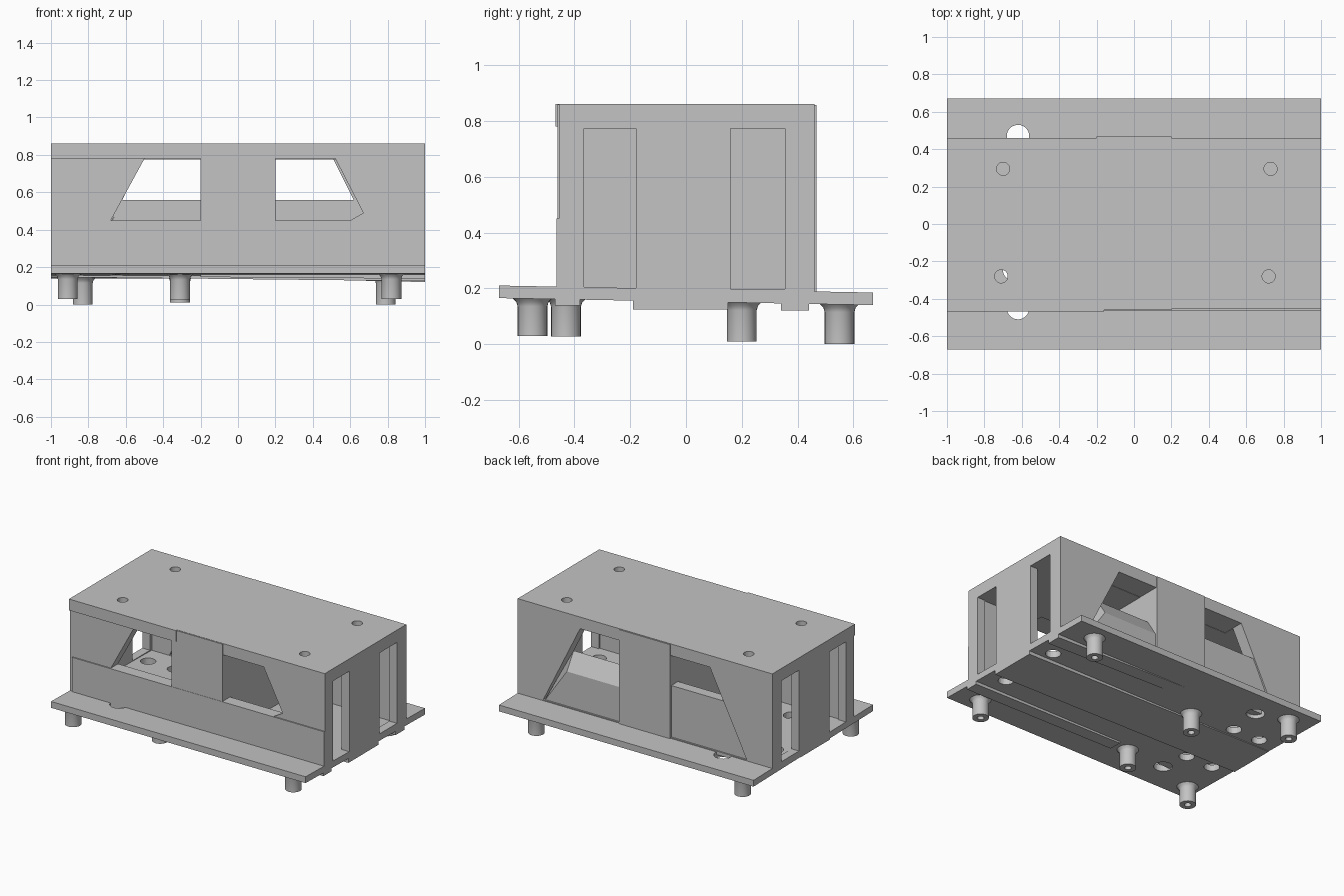
import bpy, bmesh, math
from mathutils import Vector

cube = bpy.data.objects.get("Cube")
if cube:
    bpy.data.objects.remove(cube, do_unlink=True)

grey = bpy.data.materials.new("plain_grey")
grey.use_nodes = True
colour = (0.55, 0.55, 0.55, 1)
grey.diffuse_color = colour
grey.node_tree.nodes["Principled BSDF"].inputs["Base Color"].default_value = colour

TILT = -0.0187   # the base slopes gently down towards the back


def finish(name, bm):
    bmesh.ops.recalc_face_normals(bm, faces=bm.faces)
    mesh = bpy.data.meshes.new(name)
    bm.to_mesh(mesh)
    bm.free()
    mesh.materials.append(grey)
    ob = bpy.data.objects.new(name, mesh)
    bpy.context.collection.objects.link(ob)
    return ob


def prism(name, outline, y0, y1):
    """Extrude an x-z outline along y."""
    bm = bmesh.new()
    face = bm.faces.new([bm.verts.new((x, y0, z)) for x, z in outline])
    new = bmesh.ops.extrude_face_region(bm, geom=[face])["geom"]
    verts = [g for g in new if isinstance(g, bmesh.types.BMVert)]
    bmesh.ops.translate(bm, verts=verts, vec=(0, y1 - y0, 0))
    return finish(name, bm)


def box(name, x0, x1, y0, y1, z0, z1):
    return prism(name, [(x0, z0), (x1, z0), (x1, z1), (x0, z1)], y0, y1)


def lathe(name, profile, x, y, steps=28):
    bm = bmesh.new()
    verts = [bm.verts.new((r, 0, z)) for r, z in profile]
    edges = [bm.edges.new(pair) for pair in zip(verts, verts[1:])]
    bmesh.ops.spin(bm, geom=verts + edges, axis=(0, 0, 1), cent=(0, 0, 0),
                   angle=math.tau, steps=steps, use_duplicate=False)
    bmesh.ops.remove_doubles(bm, verts=bm.verts, dist=0.0005)
    bmesh.ops.translate(bm, verts=bm.verts, vec=(x, y, 0))
    return finish(name, bm)


def drill(x, y, r, z0, z1):
    return lathe("drill", [(0, z0), (r, z0), (r, z1), (0, z1)], x, y)


def cut(ob, cutters):
    bpy.context.view_layer.objects.active = ob
    for cutter in cutters:
        cutter.hide_render = True
        mod = ob.modifiers.new("cut", "BOOLEAN")
        mod.operation = "DIFFERENCE"
        mod.solver = "EXACT"
        mod.object = cutter
        bpy.ops.object.modifier_apply(modifier=mod.name)
        bpy.data.objects.remove(cutter, do_unlink=True)


# Base plate with round openings
plate = box("base_plate", -1, 1, -0.67, 0.67, 0.1525, 0.1975)
holes = [(-0.62, 0.47, 0.06), (-0.62, -0.45, 0.06)]
for x in (-0.86, -0.65, 0.86):
    holes += [(x, 0.22, 0.05), (x, -0.25, 0.05)]
cut(plate, [drill(x, y, r, 0, 0.3) for x, y, r in holes])
for v in plate.data.vertices:
    v.co.z += TILT * v.co.y

# Hollow housing with a central block between two compartments
housing = box("housing", -1, 1, -0.455, 0.46, 0.17, 0.86)
cutters = []
for s in (-1, 1):
    a, b = sorted((0.2 * s, 0.94 * s))
    cutters.append(box("compartment", a, b, -0.375, 0.375, 0.1, 0.775))
    a, b = sorted((0.9 * s, 1.1 * s))
    for y0, y1 in ((-0.365, -0.18), (0.16, 0.355)):
        cutters.append(box("end_slot", a, b, y0, y1, 0.198, 0.772))
    cutters.append(prism("back_window", [(0.2 * s, 0.195), (0.2 * s, 0.777),
                                         (0.51 * s, 0.777), (0.8 * s, 0.195)], 0.3, 0.6))
cutters.append(prism("front_window", [(-0.2, 0.45), (-0.2, 0.78),
                                      (-0.5, 0.78), (-0.68, 0.45)], -0.6, -0.3))
cutters.append(prism("front_window", [(0.2, 0.45), (0.2, 0.78), (0.52, 0.78),
                                      (0.67, 0.49), (0.6, 0.45)], -0.6, -0.3))
for x, y in ((-0.7, 0.295), (0.73, 0.295), (-0.71, -0.28), (0.72, -0.28)):
    cutters.append(drill(x, y, 0.035, 0.7, 1))
cut(housing, cutters)

# Thin raised skins on the long walls
box("front_lower_panel", -0.98, 1, -0.463, -0.45, 0.18, 0.45)
box("front_centre_panel", -0.2, 0.2, -0.461, -0.45, 0.18, 0.858)
box("front_upper_lip", -1, -0.16, -0.468, -0.45, 0.78, 0.86)
box("back_centre_panel", -0.2, 0.2, 0.45, 0.467, 0.17, 0.857)

# Lower panels filling the back windows, one with a sloped sill
for s, name in ((-1, "back_panel_plain"), (1, "back_panel_sloped")):
    panel = prism(name, [(0.2 * s, 0.18), (0.2 * s, 0.56),
                         (0.62 * s, 0.56), (0.8 * s, 0.18)], 0.375, 0.45)
    if s > 0:
        for v in panel.data.vertices:
            if v.co.z > 0.5 and v.co.y > 0.4:
                v.co.z = 0.44

# Tapered runners under the base, separated by grooves
for x0, y0, y1, low in ((-0.2, -0.47, -0.38, 0.138), (-1, -0.19, 0.15, 0.125),
                        (-0.2, 0.34, 0.44, 0.12)):
    prism("underside_runner", [(x0, 0.165), (1, 0.165), (1, low), (x0, 0.147)], y0, y1)

# Feet with a flared root and a screw hole
for x, y in ((-0.91, -0.55), (-0.83, 0.55), (-0.31, -0.43),
             (-0.31, 0.2), (0.82, -0.55), (0.79, 0.55)):
    low, top = 0.015 - 0.027 * y, 0.155 + TILT * y
    foot = lathe("foot", [(0, low + 0.07), (0.022, low + 0.07), (0.022, low),
                          (0.053, low), (0.053, top - 0.03), (0.058, top - 0.014),
                          (0.072, top), (0, top)], x, y)
    bpy.ops.object.select_all(action="DESELECT")
    foot.select_set(True)
    bpy.context.view_layer.objects.active = foot
    bpy.ops.object.shade_smooth_by_angle(angle=math.radians(35))
